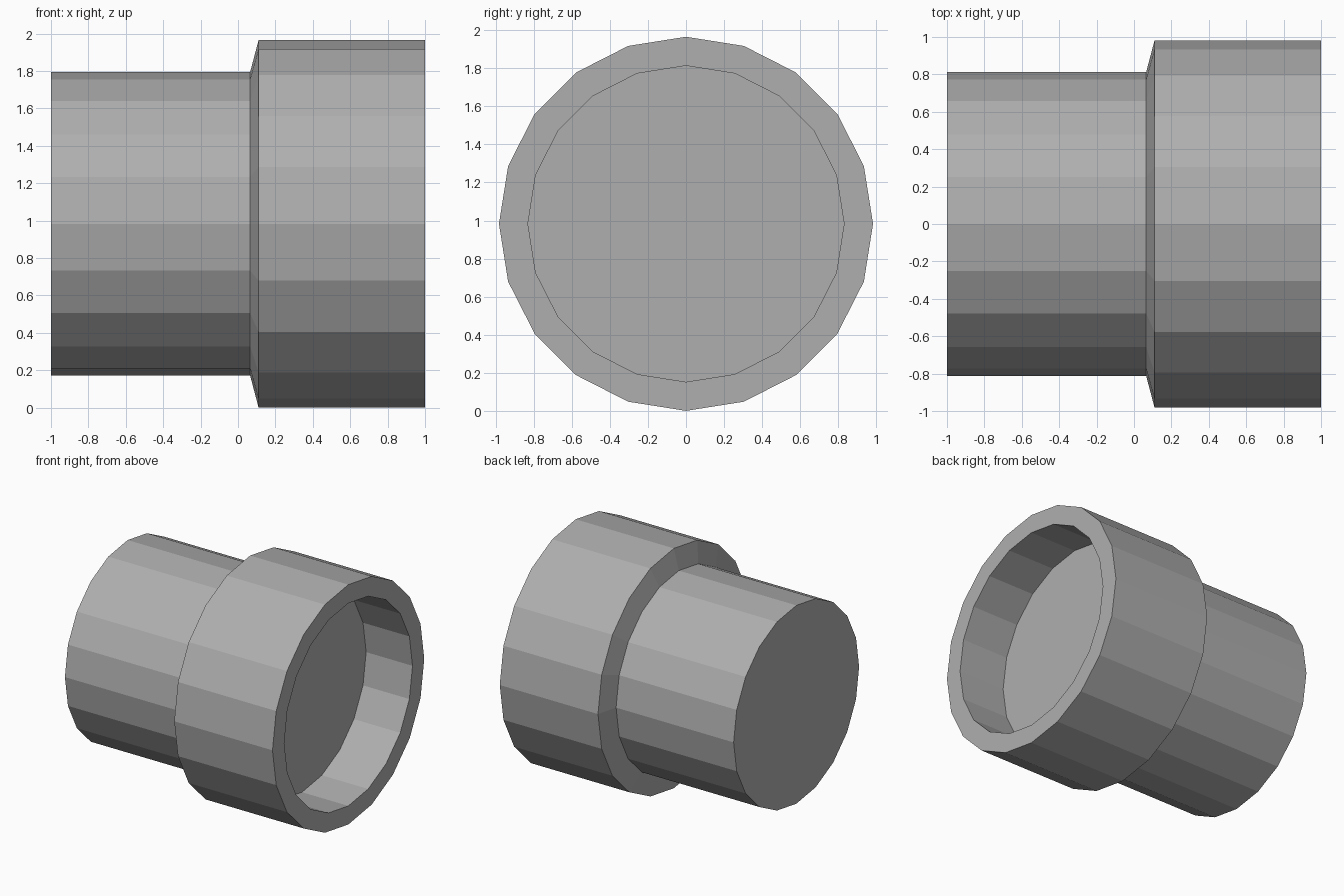
import bpy, bmesh, math

if "Cube" in bpy.data.objects:
    bpy.data.objects.remove(bpy.data.objects["Cube"])

SIDES = 20
CENTRE_Z = 0.983

# Half profile (x, radius): plug end, shoulder, collar, open rim, socket floor
profile = [(-1.0, 0.812), (0.065, 0.812), (0.11, 0.982),
           (1.0, 0.982), (1.0, 0.83), (0.58, 0.83)]


def ring(bm, x, r):
    angles = [2 * math.pi * i / SIDES for i in range(SIDES)]
    return [bm.verts.new((x, r * math.cos(a), CENTRE_Z + r * math.sin(a))) for a in angles]


# Turned fitting around the x axis
bm = bmesh.new()
rings = [ring(bm, x, r) for x, r in profile]
for a, b in zip(rings, rings[1:]):
    for i in range(SIDES):
        j = (i + 1) % SIDES
        bm.faces.new((a[i], a[j], b[j], b[i]))

# Closed plug end and socket floor
bm.faces.new(rings[0])
bm.faces.new(rings[-1])
bmesh.ops.recalc_face_normals(bm, faces=bm.faces)

mesh = bpy.data.meshes.new("stepped_pipe_fitting")
bm.to_mesh(mesh)
bm.free()

# Mid-grey finish
grey = bpy.data.materials.new("mid_grey")
grey.diffuse_color = (0.43, 0.43, 0.43, 1.0)
grey.use_nodes = True
grey.node_tree.nodes["Principled BSDF"].inputs["Base Color"].default_value = grey.diffuse_color
mesh.materials.append(grey)
bpy.context.collection.objects.link(bpy.data.objects.new("stepped_pipe_fitting", mesh))
